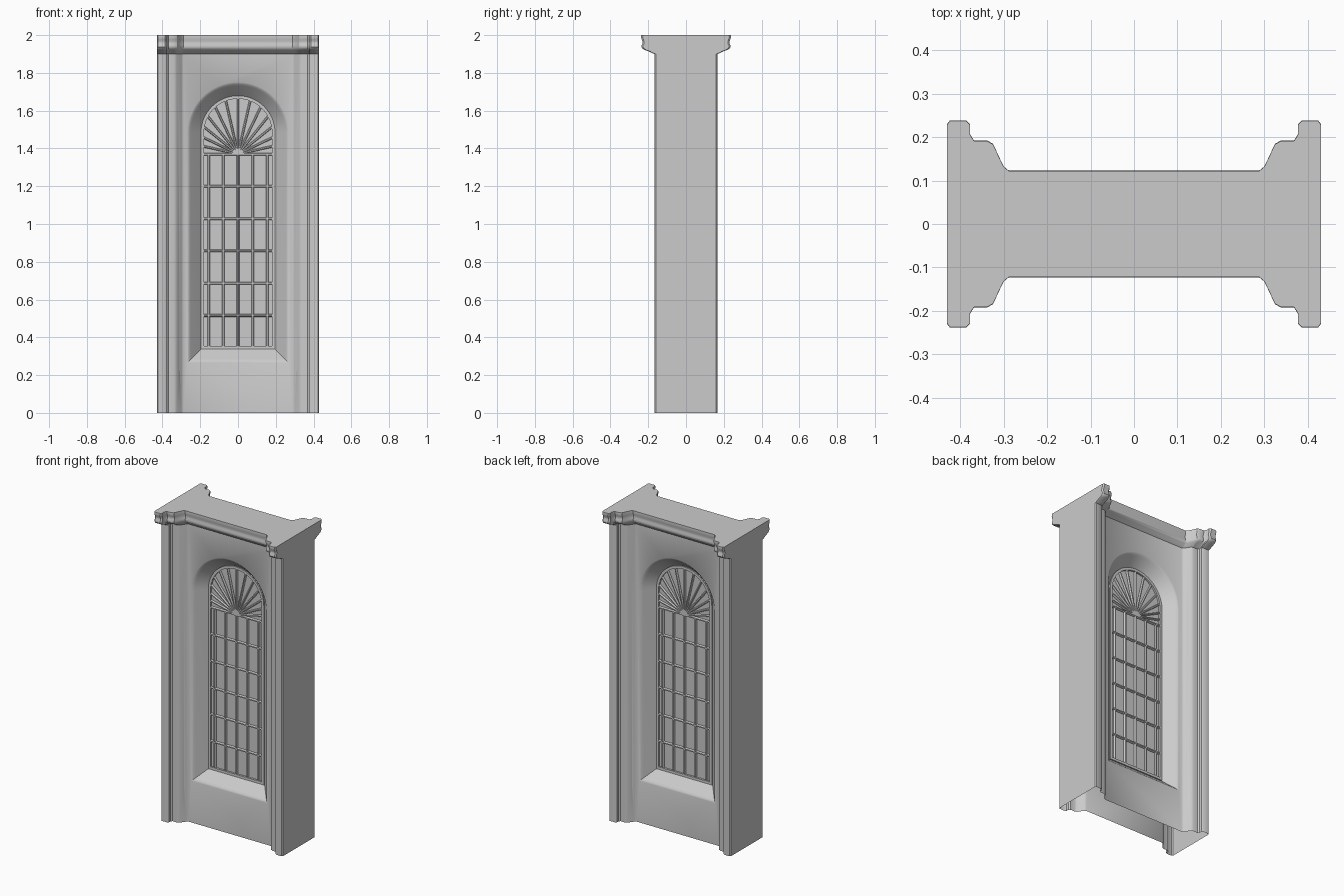
import bpy, bmesh, math

if "Cube" in bpy.data.objects:
    bpy.data.objects.remove(bpy.data.objects["Cube"])

NECK = 0.70         # depth of the wall relative to the cornice top
WALL_Y = 0.122 * NECK
PANE_Y = 0.008      # half thickness of the window pane
ARCH_Z = 1.483      # springing height of the arch
FAN_Z = 1.37        # centre of the fan


def loft(name, rings, cyclic=False):
    """Closed solid through a list of equal-sized point rings."""
    bm = bmesh.new()
    loops = [[bm.verts.new(p) for p in r] for r in rings]
    n = len(loops[0])
    for a, b in zip(loops, loops[1:] + (loops[:1] if cyclic else [])):
        for i in range(n):
            bm.faces.new((a[i], a[(i + 1) % n], b[(i + 1) % n], b[i]))
    if not cyclic:
        bm.faces.new(loops[0])
        bm.faces.new(loops[-1])
    return finish(name, bm)


def finish(name, bm):
    bmesh.ops.recalc_face_normals(bm, faces=bm.faces[:])
    me = bpy.data.meshes.new(name)
    bm.to_mesh(me)
    bm.free()
    ob = bpy.data.objects.new(name, me)
    bpy.context.collection.objects.link(ob)
    return ob


def activate(ob):
    bpy.ops.object.select_all(action='DESELECT')
    ob.select_set(True)
    bpy.context.view_layer.objects.active = ob


def arch(w, base, n=32):
    """Arched window outline in x, z."""
    pts = [(-w, base), (w, base)]
    pts += [(w * math.cos(math.pi * i / n), ARCH_Z + w * math.sin(math.pi * i / n))
            for i in range(n + 1)]
    return pts


# Plan of half the pilaster front, at cornice size
quarter = [(0.43, 0.228), (0.423, 0.237), (0.386, 0.237), (0.377, 0.228),
           (0.377, 0.205), (0.368, 0.191), (0.338, 0.191), (0.324, 0.183),
           (0.300, 0.132), (0.288, 0.122)]
half = quarter + [(-x, y) for x, y in reversed(quarter)]

# Wall with moulded cornice: (height, projection from 0 to 1)
profile = [(0, 0), (1.900, 0), (1.905, 0.2), (1.914, 0.45), (1.920, 0.68),
           (1.927, 0.88), (1.936, 0.98), (1.946, 0.98), (1.956, 0.90),
           (1.966, 0.90), (1.976, 0.96), (1.988, 1.02), (2.0, 1.0)]
rings = []
for z, t in profile:
    k = NECK + (1 - NECK) * t
    front = [(x, y * k, z) for x, y in half]
    rings.append(front + [(-x, -y, z) for x, y, z in front])
wall = loft("wall", rings)

# Splayed window recesses with a soft lip, on both faces: (depth, spread)
splay = [(PANE_Y, 0), (WALL_Y - 0.014, 0.058), (WALL_Y - 0.005, 0.067),
         (WALL_Y, 0.076), (WALL_Y + 0.02, 0.12)]
for side in (-1, 1):
    cutter = loft("recess_cutter", [[(x, side * y, z) for x, z in arch(0.192 + g, 0.342 - g)]
                                    for y, g in splay])
    cutter.hide_render = True
    mod = wall.modifiers.new("recess", 'BOOLEAN')
    mod.operation = 'DIFFERENCE'
    mod.solver = 'EXACT'
    mod.object = cutter
    activate(wall)
    bpy.ops.object.modifier_apply(modifier=mod.name)
    bpy.data.objects.remove(cutter)

# Open underside
bm = bmesh.new()
bm.from_mesh(wall.data)
under = [f for f in bm.faces if all(v.co.z < 1e-4 for v in f.verts)]
bmesh.ops.delete(bm, geom=under, context='FACES')
bm.to_mesh(wall.data)
bm.free()
activate(wall)
bpy.ops.object.shade_smooth_by_angle(angle=math.radians(35))

# Arched frame around the pane
D = 0.02
frame = loft("window_frame", [[(x, y, z) for x, z in arch(w, b)] for w, b, y in
                              [(0.196, 0.338, -D), (0.180, 0.354, -D),
                               (0.180, 0.354, D), (0.196, 0.338, D)]], cyclic=True)
activate(frame)
bpy.ops.object.shade_smooth_by_angle(angle=math.radians(30))


def bars(name, lines, half_width):
    """Straight bars with chamfered faces between pairs of x, z points."""
    bm = bmesh.new()
    h = half_width
    section = [(-h, -0.013), (-h * 0.5, -D), (h * 0.5, -D), (h, -0.013),
               (h, 0.013), (h * 0.5, D), (-h * 0.5, D), (-h, 0.013)]
    for (x0, z0), (x1, z1) in lines:
        length = math.hypot(x1 - x0, z1 - z0)
        nx, nz = -(z1 - z0) / length, (x1 - x0) / length
        ends = [[bm.verts.new((x + nx * s, y, z + nz * s)) for s, y in section]
                for x, z in ((x0, z0), (x1, z1))]
        n = len(section)
        for i in range(n):
            j = (i + 1) % n
            bm.faces.new((ends[0][i], ends[0][j], ends[1][j], ends[1][i]))
        for e in ends:
            bm.faces.new(e)
    return finish(name, bm)


# Upright and cross bars
bars("upright_bars", [((x, 0.345), (x, FAN_Z))
                      for x in (-0.155, -0.078, 0, 0.078, 0.155)], 0.007)
bars("cross_bars", [((-0.188, z), (0.188, z))
                    for z in [0.345 + i * (FAN_Z - 0.345) / 6 for i in range(1, 7)]], 0.007)

# Fan bars from the centre out to the arch
R = 0.187
rays = []
for i in range(1, 14):
    a = math.pi * i / 14
    c, s = math.cos(a), math.sin(a)
    d = ARCH_Z - FAN_Z
    length = s * d + math.sqrt(R * R - (c * d) ** 2)
    if abs(c) > 1e-6 and R / abs(c) * s < d:
        length = R / abs(c)
    rays.append(((0, FAN_Z), (c * length, FAN_Z + s * length)))
bars("fan_bars", rays, 0.006)
